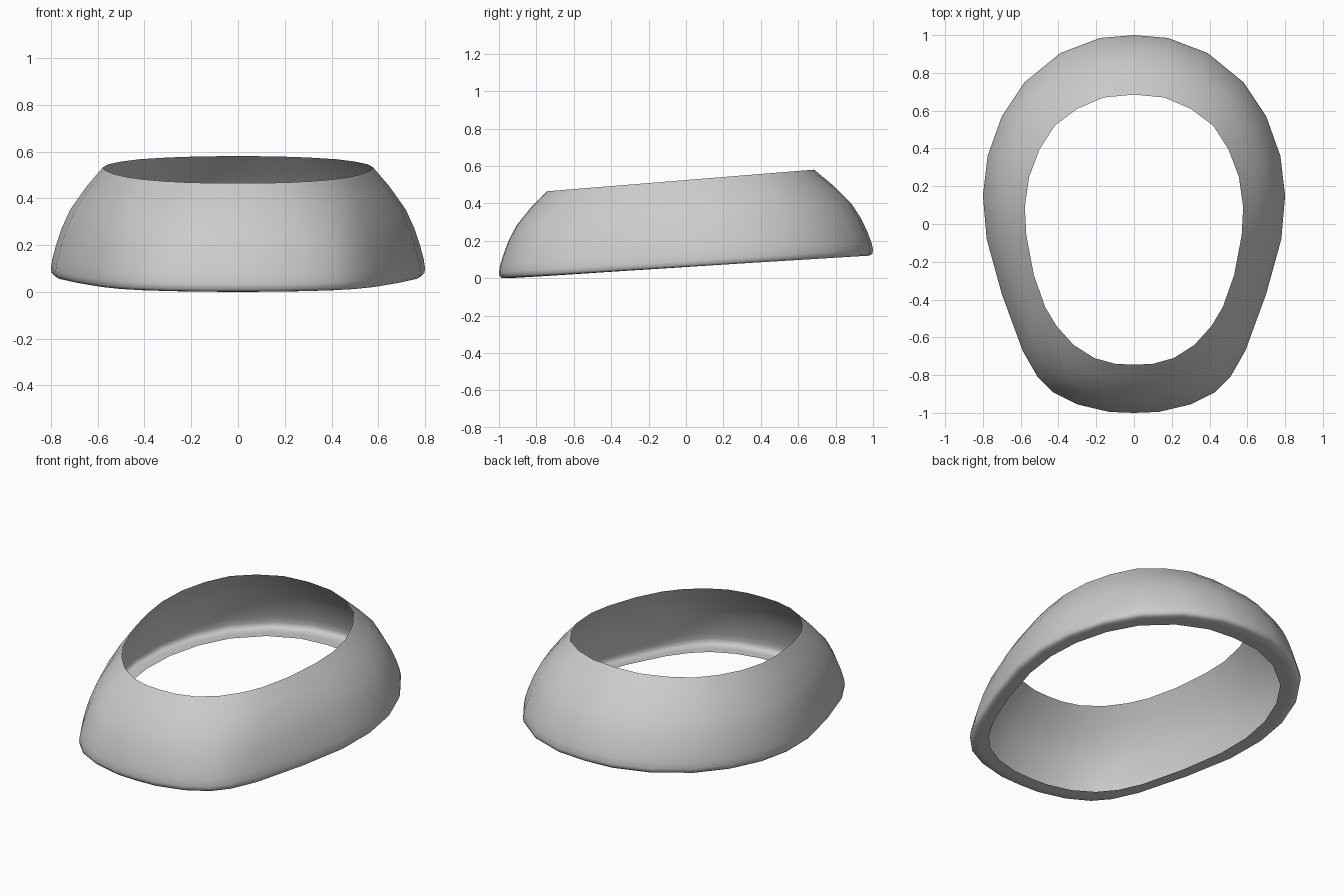
import bpy, bmesh

if "Cube" in bpy.data.objects:
    bpy.data.objects.remove(bpy.data.objects["Cube"])

# Half outlines (x, y) from back to front, mirrored in x
OUTER = [(0, 1), (.18, .985), (.39, .905), (.58, .75), (.70, .57), (.775, .36),
         (.80, .15), (.78, -.08), (.70, -.37), (.59, -.67), (.51, -.81),
         (.43, -.89), (.30, -.955), (.13, -.995), (0, -1)]
RIM = [(0, .685), (.16, .67), (.30, .61), (.42, .52), (.50, .395), (.555, .25),
       (.578, .09), (.57, -.06), (.53, -.27), (.47, -.44), (.41, -.54),
       (.32, -.64), (.21, -.71), (.10, -.74), (0, -.745)]
# Wall section: (inset from outline towards rim, height from base to rim)
SECTION = [(.42, .008), (.20, .0), (.06, .002), (.01, .025), (0, .07), (.025, .15),
           (.09, .27), (.20, .43), (.37, .61), (.68, .82), (1, 1)]


def full(half):
    return half + [(-x, y) for x, y in half[-2:0:-1]]


# Tilted open collar with a lip turned in at the bottom
bm = bmesh.new()
rows = []
for t, h in SECTION:
    row = []
    for (ox, oy), (rx, ry) in zip(full(OUTER), full(RIM)):
        base, top = .060 + .060 * oy, .525 + .081 * ry
        row.append(bm.verts.new((ox + (rx - ox) * t, oy + (ry - oy) * t,
                                 base + (top - base) * h)))
    rows.append(row)
n = len(rows[0])
for a, b in zip(rows, rows[1:]):
    for i in range(n):
        j = (i + 1) % n
        f = bm.faces.new((a[j], a[i], b[i], b[j]))
        f.smooth = True
bm.normal_update()

mesh = bpy.data.meshes.new("collar_shell")
bm.to_mesh(mesh)
bm.free()
grey = bpy.data.materials.new("light_grey")
grey.diffuse_color = (.6, .6, .6, 1)
grey.use_nodes = True
grey.node_tree.nodes["Principled BSDF"].inputs["Base Color"].default_value = grey.diffuse_color
mesh.materials.append(grey)
shell = bpy.data.objects.new("collar_shell", mesh)
bpy.context.collection.objects.link(shell)
